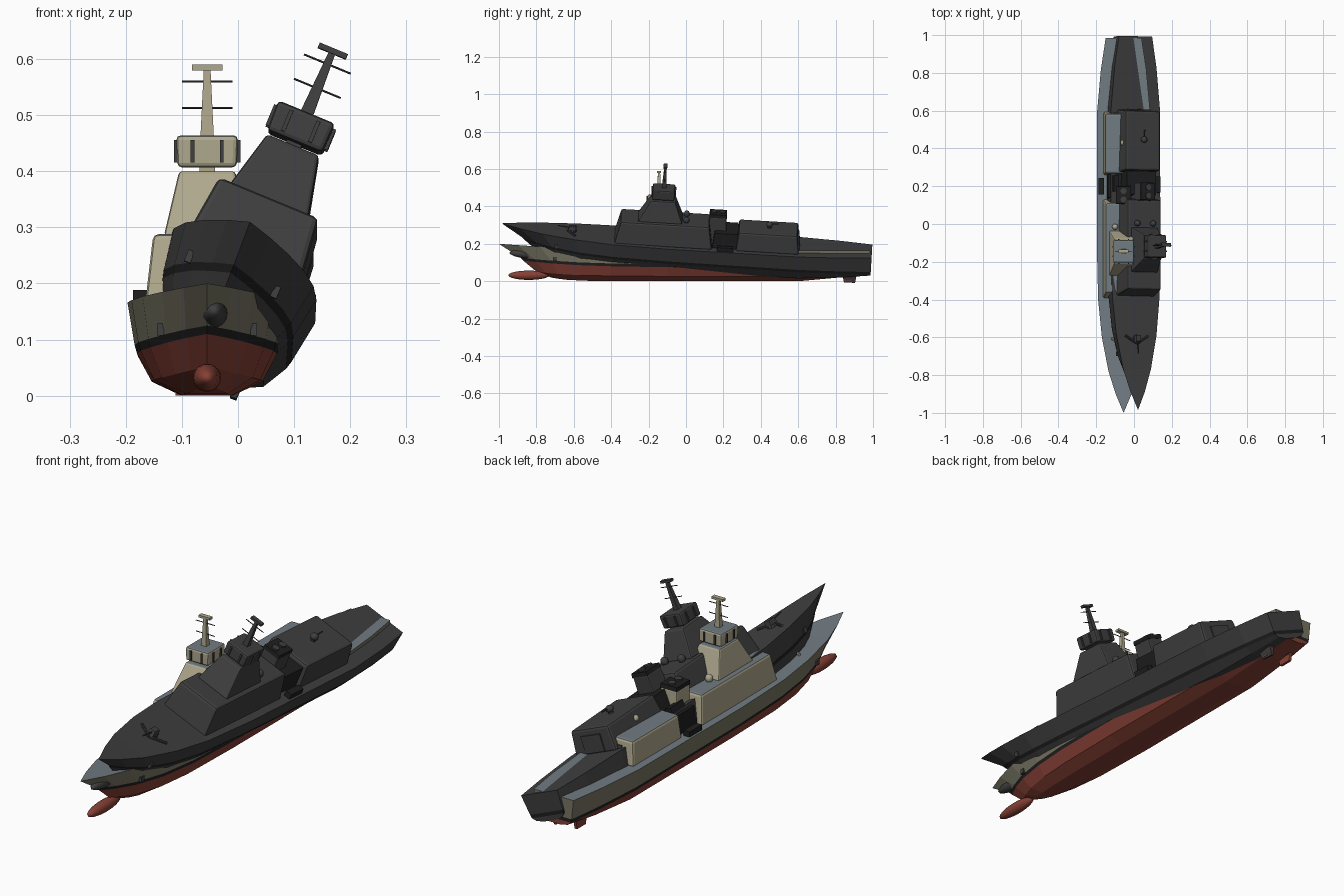
import bpy, bmesh, math
from mathutils import Matrix, Vector

if "Cube" in bpy.data.objects:
    bpy.data.objects.remove(bpy.data.objects["Cube"])


def material(name, rgb):
    m = bpy.data.materials.new(name)
    m.diffuse_color = (*rgb, 1)
    m.use_nodes = True
    m.node_tree.nodes["Principled BSDF"].inputs["Base Color"].default_value = m.diffuse_color
    return m


TAN = material("tan", (.43, .395, .27))
OLIVE = material("olive", (.19, .18, .125))
DECK = material("blue_grey", (.165, .2, .225))
RED = material("dull_red", (.24, .052, .036))
BLACK = material("black", (.014, .014, .014))
DARK = material("dark_grey", (.05, .05, .05))


class Ship:
    """One ship: a name prefix, a placement and a palette."""

    def __init__(self, prefix, matrix, wall, hull, deck, bottom):
        self.prefix, self.matrix = prefix, matrix
        self.wall, self.hull, self.deck, self.bottom = wall, hull, deck, bottom

    def add(self, name, bm, mats, smooth=False, bevel=0):
        bmesh.ops.recalc_face_normals(bm, faces=bm.faces)
        me = bpy.data.meshes.new(self.prefix + name)
        bm.to_mesh(me)
        bm.free()
        for m in mats:
            me.materials.append(m)
        ob = bpy.data.objects.new(self.prefix + name, me)
        bpy.context.collection.objects.link(ob)
        ob.matrix_world = self.matrix
        if smooth:
            for p in me.polygons:
                p.use_smooth = True
        if bevel:
            mod = ob.modifiers.new("rounded_edges", 'BEVEL')
            mod.width, mod.segments, mod.limit_method = bevel, 2, 'ANGLE'
        return ob

    def block(self, name, low, high, wall, top=None, x=0, bevel=0):
        """Tapered box; low and high are (y0, y1, half width, z)."""
        bm = bmesh.new()
        rings = []
        for y0, y1, w, z in (low, high):
            rings.append([bm.verts.new((x + a, b, z)) for a, b in
                          ((-w, y0), (w, y0), (w, y1), (-w, y1))])
        lo, hi = rings
        bm.faces.new(lo[::-1])
        bm.faces.new(hi).material_index = 1
        for i in range(4):
            j = (i + 1) % 4
            bm.faces.new((lo[i], lo[j], hi[j], hi[i]))
        return self.add(name, bm, [wall, top or wall], bevel=bevel)

    def box(self, name, centre, size, mat):
        x, y, z = centre
        a, b, c = (s / 2 for s in size)
        return self.block(name, (y - b, y + b, a, z - c), (y - b, y + b, a, z + c), mat, x=x)

    def ball(self, name, centre, radii, mat):
        bm = bmesh.new()
        bmesh.ops.create_uvsphere(bm, u_segments=16, v_segments=10, radius=1)
        bm.transform(Matrix.Translation(centre) @ Matrix.Diagonal((*radii, 1)))
        return self.add(name, bm, [mat], smooth=True)

    def rod(self, name, a, b, r1, r2, mat):
        a, b = Vector(a), Vector(b)
        bm = bmesh.new()
        bmesh.ops.create_cone(bm, cap_ends=True, segments=10, radius1=r1,
                              radius2=r2, depth=(b - a).length)
        turn = (b - a).to_track_quat('Z', 'Y').to_matrix().to_4x4()
        bm.transform(Matrix.Translation((a + b) / 2) @ turn)
        return self.add(name, bm, [mat])

    def build_hull(self):
        # stations: y, half beam, deck height, keel height, paint line height
        stations = [(-1, 0, .2, .02, .11), (-.9, .042, .193, .014, .103),
                    (-.78, .08, .185, .008, .095), (-.6, .115, .177, .003, .086),
                    (-.4, .135, .17, 0, .08), (-.1, .142, .166, 0, .075),
                    (.6, .14, .165, 0, .07), (.82, .12, .165, .02, .068),
                    (.985, .095, .165, .045, .066)]
        fractions = (.32, .7, .88, .91, 1)
        rake = (.28, .2, .13, .115, 0)
        bm = bmesh.new()
        rings = []
        for y, w, top, keel, line in stations:
            zs = (keel, keel + .35 * (line - keel), line, line + .015, top)
            bow = max(0, (-y - .4) / .6) ** 1.5
            half = [(w * f, y + r * bow, z) for f, r, z in zip(fractions, rake, zs)]
            pts = [(-a, b, c) for a, b, c in half] + half[::-1]
            rings.append([bm.verts.new(p) for p in pts])
        # bottom, bottom, band, topsides, deck, then mirrored
        paint = (0, 0, 1, 2, 3, 2, 1, 0, 0, 0)
        for p, q in zip(rings, rings[1:]):
            for i in range(10):
                j = (i + 1) % 10
                bm.faces.new((p[i], p[j], q[j], q[i])).material_index = paint[i]
        # transom
        s = rings[-1]
        for i in range(4):
            bm.faces.new((s[i], s[i + 1], s[8 - i], s[9 - i])).material_index = paint[i]
        bmesh.ops.remove_doubles(bm, verts=bm.verts, dist=1e-5)
        self.add("hull", bm, [self.bottom, BLACK, self.hull, self.deck])
        self.ball("bow_bulb", (0, -.84, .032), (.025, .11, .025), self.bottom)
        for s in (-1, 1):
            self.block("rudder", (.845, .905, .006, 0), (.835, .91, .006, .04),
                       self.bottom, x=s * .05)
            self.box("anchor", (s * .083, -.7, .118), (.012, .02, .022), DARK)

    def build_house(self):
        w, d = self.wall, self.deck
        # main deckhouse and bridge tower
        self.block("deckhouse", (-.395, .13, .111, .16), (-.365, .11, .096, .288), w, d, bevel=.01)
        self.block("bridge_tower", (-.275, -.035, .077, .285), (-.21, -.08, .05, .4), w, d, bevel=.006)
        self.block("neck", (-.17, -.12, .014, .395), (-.17, -.12, .014, .41), w)
        self.block("sensor_head", (-.205, -.085, .053, .407), (-.205, -.085, .055, .464), w, d, bevel=.008)
        for s in (-1, 1):
            for y in (-.207, -.083):
                self.box("head_slit", (s * .026, y, .436), (.007, .008, .04), DARK)
            for y in (-.17, -.12):
                self.box("head_slit", (s * .0555, y, .436), (.008, .007, .04), DARK)
            self.ball("radome", (s * .045, -.015, .3), (.016, .016, .018), w)
        # mast with yards
        self.block("mast", (-.157, -.133, .012, .46), (-.15, -.138, .006, .582), w)
        self.box("mast_top", (0, -.144, .585), (.054, .02, .01), w)
        for z in (.513, .56):
            self.rod("yard", (-.045, -.145, z), (.045, -.145, z), .0018, .0018, DARK)

    def build_aft(self):
        w, d = self.wall, self.deck
        # funnel with black top and two exhausts
        self.block("funnel", (.1, .205, .046, .16), (.108, .198, .038, .322), w, bevel=.005)
        self.block("funnel_cap", (.106, .2, .04, .32), (.108, .198, .039, .338), BLACK)
        for y in (.13, .175):
            self.rod("exhaust", (0, y, .33), (0, y, .345), .016, .016, DARK)
        self.block("machinery_block", (.13, .265, .088, .16), (.14, .265, .083, .25), BLACK)
        for s in (-1, 1):
            self.box("deck_launcher", (s * .118, .2, .176), (.028, .085, .025), BLACK)
        # hangar with door and small mount
        self.block("hangar", (.258, .595, .108, .16), (.268, .583, .098, .267), w, d, bevel=.01)
        self.block("hangar_door", (.57, .598, .05, .168), (.57, .592, .05, .24), DARK)
        self.rod("mount_post", (0, .43, .262), (0, .43, .282), .012, .01, w)
        self.ball("mount_head", (0, .43, .285), (.017, .017, .015), w)
        self.rod("mount_barrel", (0, .43, .287), (0, .48, .292), .003, .003, DARK)

    def build_gun(self):
        # foredeck gun and breakwater
        w = self.wall
        self.rod("gun_base", (0, -.62, .17), (0, -.62, .19), .022, .02, w)
        self.block("gun_turret", (-.645, -.6, .016, .188), (-.635, -.603, .012, .21), w)
        self.rod("gun_barrel", (0, -.635, .2), (0, -.7, .207), .004, .003, w)
        for s in (-1, 1):
            self.rod("breakwater", (0, -.645, .181), (s * .065, -.605, .181), .006, .006, w)


upright = Matrix.Translation((-.055, 0, 0))
heeled = (Matrix.Translation((-.055, .002, .066))
          @ Matrix.Rotation(math.radians(-3.4), 4, 'X')
          @ Matrix.Rotation(math.radians(22.5), 4, 'Y'))

for ship in (Ship("upright_", upright, TAN, OLIVE, DECK, RED),
             Ship("heeled_", heeled, DARK, DARK, DARK, DARK)):
    ship.build_hull()
    ship.build_house()
    ship.build_aft()
    ship.build_gun()
